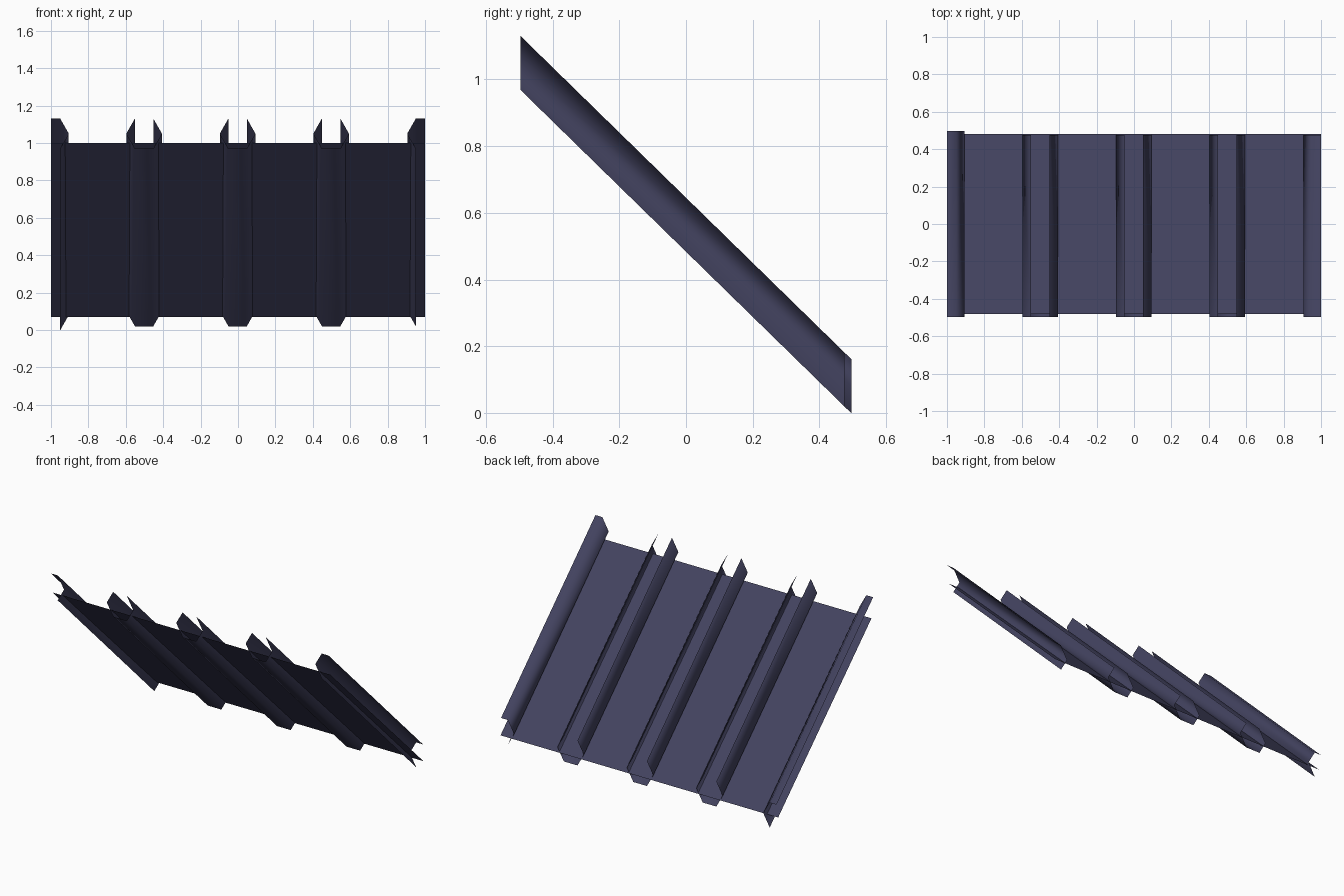
import bpy

if "Cube" in bpy.data.objects:
    bpy.data.objects.remove(bpy.data.objects["Cube"])

SLOPE = -0.977          # fall of the roof towards the back
FRONT, BACK = -0.497, 0.475
A, B, H = 0.049, 0.095, 0.081   # half-hexagon: flat half width, full half width, half height

mat = bpy.data.materials.new("dark_slate_metal")
mat.diffuse_color = (0.055, 0.055, 0.115, 1)
mat.use_nodes = True
mat.node_tree.nodes["Principled BSDF"].inputs["Base Color"].default_value = mat.diffuse_color


def axis_z(y):
    """Height of the rib centre line at y."""
    return 1.05 + SLOPE * (y - FRONT)


def make(name, verts, faces, smooth):
    me = bpy.data.meshes.new(name)
    me.from_pydata(verts, [], faces)
    me.materials.append(mat)
    for p in me.polygons:
        p.use_smooth = smooth
    ob = bpy.data.objects.new(name, me)
    bpy.context.collection.objects.link(ob)
    return ob


def sweep(name, profile, cx, back=BACK):
    """Run an open x/z profile down the roof slope, with vertical cut ends."""
    n = len(profile)
    verts = [(cx + x, y, axis_z(y) + z) for y in (FRONT, back) for x, z in profile]
    faces = [(i, i + 1, n + i + 1, n + i) for i in range(n - 1)]
    return make(name, verts, faces, True)


# flat roof sheet
make("roof_sheet",
     [(-1, -0.48, 1.0), (1, -0.48, 1.0), (1, 0.48, 0.07), (-1, 0.48, 0.07)],
     [(0, 1, 2, 3)], False)

# inner ribs: hexagonal channels, open along the top
channel = [(-A, H), (-B, 0), (-A, -H), (A, -H), (B, 0), (A, H)]
for name, cx in (("rib_left", -0.502), ("rib_middle", -0.002), ("rib_right", 0.498)):
    sweep(name, channel, cx)

# edge trims: half hexagons with a top flange, open along the bottom
trim = [(0, H), (A, H), (B, 0), (A, -H)]
sweep("edge_trim_left", trim, -1, back=0.497)
sweep("edge_trim_right", [(-x, z) for x, z in reversed(trim)], 1)
